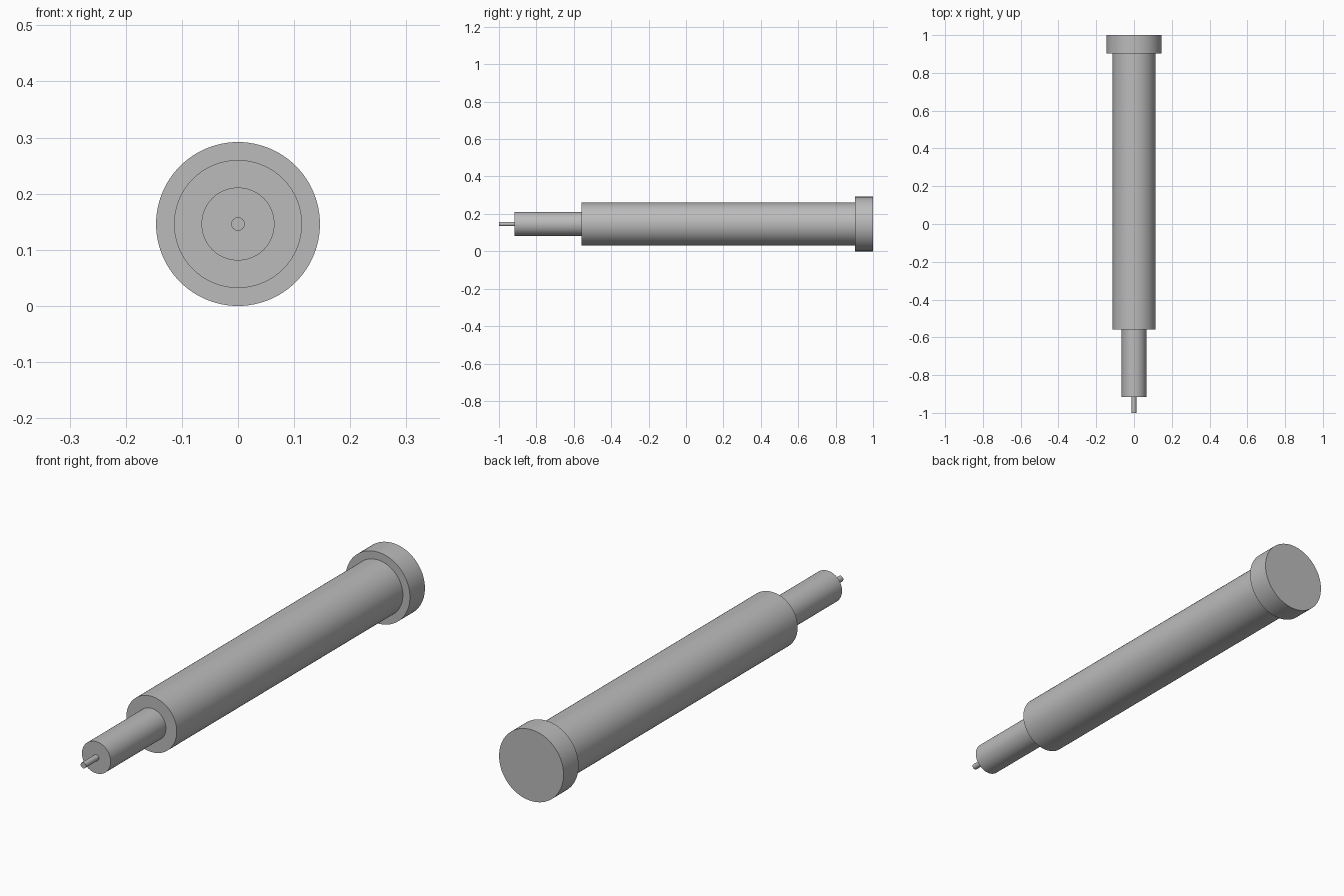
import bpy
import math

cube = bpy.data.objects.get("Cube")
if cube:
    bpy.data.objects.remove(cube, do_unlink=True)

# Single plain grey
grey = bpy.data.materials.new("plain grey")
grey.use_nodes = True
colour = (0.5, 0.5, 0.5, 1)
grey.diffuse_color = colour
grey.node_tree.nodes["Principled BSDF"].inputs["Base Color"].default_value = colour

AXIS_Z = 0.146


def rod(name, radius, front, back):
    """Smooth round rod lying along y, with flat ends."""
    bpy.ops.mesh.primitive_cylinder_add(
        vertices=96, radius=radius, depth=back - front,
        location=(0, (front + back) / 2, AXIS_Z),
        rotation=(math.pi / 2, 0, 0))
    part = bpy.context.object
    part.name = name
    part.data.materials.append(grey)
    bpy.ops.object.shade_smooth_by_angle(angle=math.radians(30))
    return part


# Stepped pin, from the thin tip at the front to the head at the back
rod("tip", 0.012, -1.0, -0.916)
rod("neck", 0.065, -0.916, -0.559)
rod("shaft", 0.114, -0.559, 0.903)
rod("head", AXIS_Z, 0.903, 1.0)
